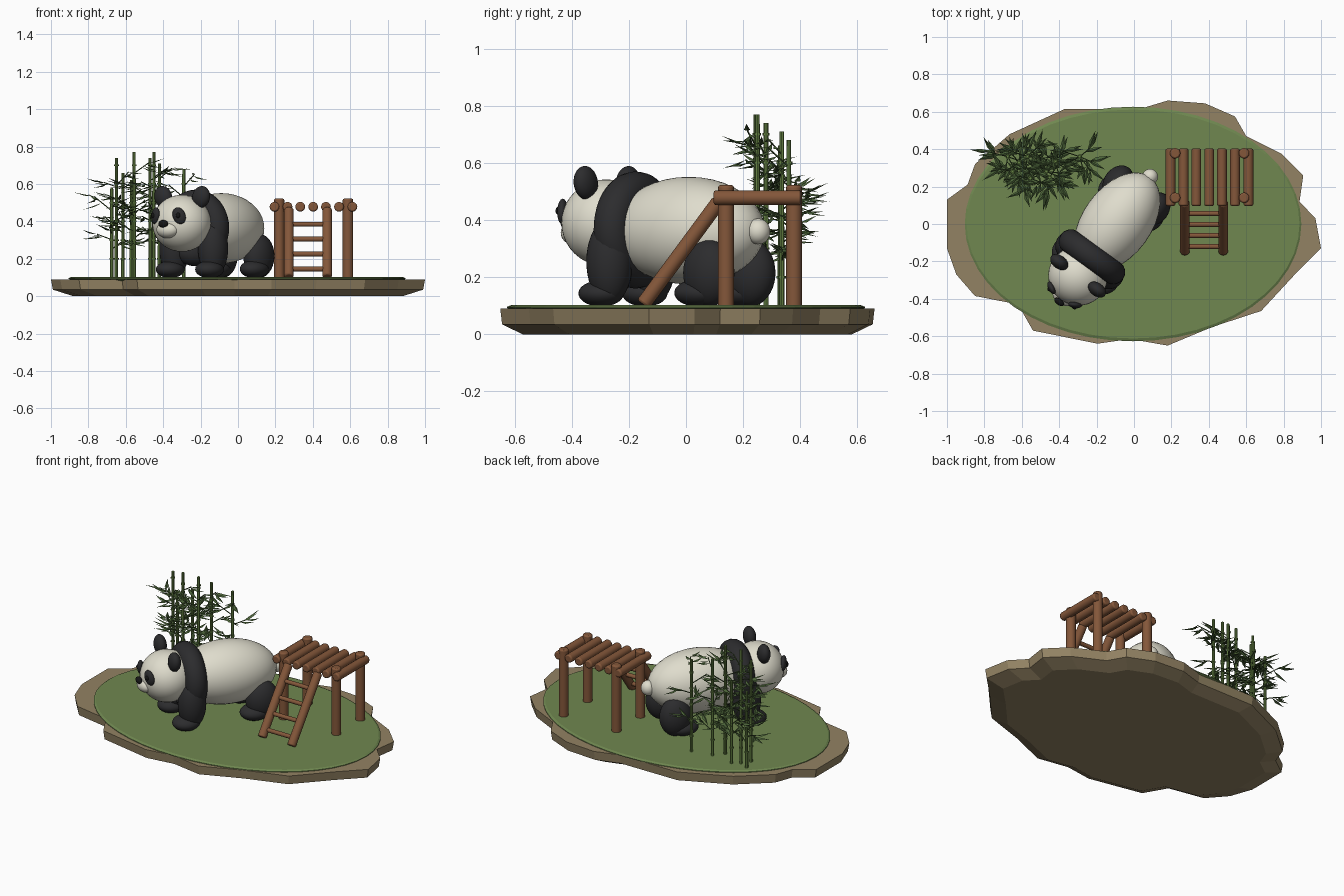
import bpy, bmesh, math, random
from math import sin, cos, pi, radians
from mathutils import Matrix, Vector

random.seed(4)
cube = bpy.data.objects.get("Cube")
if cube:
    bpy.data.objects.remove(cube, do_unlink=True)


def material(name, rgb):
    m = bpy.data.materials.new(name)
    m.use_nodes = True
    m.diffuse_color = (*rgb, 1)
    m.node_tree.nodes["Principled BSDF"].inputs["Base Color"].default_value = (*rgb, 1)
    return m


WHITE = material("cream fur", (0.74, 0.72, 0.61))
BLACK = material("black fur", (0.025, 0.025, 0.027))
DARK = material("nose black", (0.008, 0.008, 0.008))
GRASS = material("grass green", (0.16, 0.245, 0.08))
ROCK = material("rock tan", (0.29, 0.225, 0.125))
WOOD = material("wood brown", (0.23, 0.095, 0.042))
STALK = material("bamboo green", (0.14, 0.24, 0.06))
LEAF = material("leaf green", (0.07, 0.125, 0.04))


def finish(name, bm, mat, smooth=True, matrix=None):
    bmesh.ops.recalc_face_normals(bm, faces=bm.faces)
    me = bpy.data.meshes.new(name)
    bm.to_mesh(me)
    bm.free()
    me.materials.append(mat)
    if smooth:
        me.shade_smooth()
        me.set_sharp_from_angle(angle=radians(40))
    ob = bpy.data.objects.new(name, me)
    bpy.context.collection.objects.link(ob)
    if matrix:
        ob.matrix_world = matrix
    return ob


def loft(bm, rings):
    """Skin a stack of point rings and cap both ends."""
    rows = [[bm.verts.new(p) for p in ring] for ring in rings]
    for a, b in zip(rows, rows[1:]):
        for i in range(len(a)):
            j = (i + 1) % len(a)
            bm.faces.new((a[i], a[j], b[j], b[i]))
    bm.faces.new(rows[0])
    bm.faces.new(rows[-1])


def rod(bm, a, b, r, sides=16, r2=None):
    a, b = Vector(a), Vector(b)
    d = b - a
    m = Matrix.Translation((a + b) / 2) @ d.to_track_quat('Z', 'Y').to_matrix().to_4x4()
    bmesh.ops.create_cone(bm, cap_ends=True, segments=sides, radius1=r,
                          radius2=r if r2 is None else r2, depth=d.length, matrix=m)


# Rocky island base
outline = [(-1, .13), (-1, -.13), (-.95, -.27), (-.85, -.385), (-.62, -.43), (-.54, -.57),
           (-.195, -.64), (-.02, -.615), (.18, -.65), (.42, -.55), (.68, -.465), (.86, -.27),
           (1, -.13), (.97, .03), (.885, .12), (.905, .26), (.79, .375), (.6, .47),
           (.54, .575), (.38, .645), (.18, .66), (.03, .615), (-.37, .615), (-.665, .48),
           (-.85, .32), (-.89, .21)]
bm = bmesh.new()
loft(bm, [[(x * k, y * k, z) for x, y in outline]
          for k, z in ((.88, 0), (.99, .035), (1, .09))])
finish("rock_base", bm, ROCK, smooth=False)

# Grass disc with a tapered skirt and a slightly raised top
bm = bmesh.new()
loft(bm, [[(rx * cos(t * pi / 24) - .005, ry * sin(t * pi / 24), z) for t in range(48)]
          for rx, ry, z in ((.85, .575, .068), (.9, .627, .092), (.9, .627, .096),
                            (.89, .612, .102))])
finish("grass", bm, GRASS, smooth=False)

# Panda: modelled facing -y, then turned as a whole
PANDA = Matrix.Translation((-.09, .01, 0)) @ Matrix.Rotation(radians(-36), 4, 'Z')


def ball(name, mat, loc, size, turn=0, tilt=0):
    bm = bmesh.new()
    bmesh.ops.create_uvsphere(bm, u_segments=32, v_segments=20, radius=1)
    m = (PANDA @ Matrix.Translation(loc) @ Matrix.Rotation(turn, 4, 'Z')
         @ Matrix.Rotation(tilt, 4, 'Y') @ Matrix.Diagonal((*size, 1)))
    return finish(name, bm, mat, matrix=m)


ball("body", WHITE, (0, 0, .363), (.185, .3, .188))
ball("head", WHITE, (0, -.358, .39), (.16, .155, .152))
ball("muzzle", WHITE, (0, -.485, .355), (.066, .05, .045))
ball("nose", DARK, (0, -.527, .387), (.03, .017, .02))
ball("tail", WHITE, (0, .3, .36), (.042, .042, .045))

for s, side in ((1, "left"), (-1, "right")):
    ball(side + "_ear", BLACK, (s * .125, -.355, .53), (.052, .036, .06), tilt=s * .4)
    ball(side + "_eye_patch", BLACK, (s * .078, -.49, .43), (.034, .018, .046),
         turn=s * .5, tilt=-s * .4)
    ball(side + "_eye", DARK, (s * .081, -.504, .432), (.013, .01, .015))
    ball(side + "_front_leg", BLACK, (s * .128, -.25, .255), (.08, .082, .15))
    ball(side + "_front_foot", BLACK, (s * .13, -.285, .143), (.074, .082, .046))
    ball(side + "_hind_leg", BLACK, (s * .122, .175, .215), (.075, .097, .118))
    ball(side + "_hind_foot", BLACK, (s * .125, .13, .145), (.072, .088, .048))

# Black shoulder band: a thick ring around the body
bm = bmesh.new()
section = [(.14 + .065 * cos(a * pi / 8), .066 * sin(a * pi / 8)) for a in range(16)]
rings = [[(r * sin(t * pi / 20), y - .23, .365 + r * cos(t * pi / 20)) for r, y in section]
         for t in range(40)]
rows = [[bm.verts.new(p) for p in ring] for ring in rings]
for i, a in enumerate(rows):
    b = rows[(i + 1) % len(rows)]
    for j in range(len(a)):
        k = (j + 1) % len(a)
        bm.faces.new((a[j], a[k], b[k], b[j]))
finish("shoulder_band", bm, BLACK, matrix=PANDA)


# Wooden climbing frame
def log(name, a, b, r):
    bm = bmesh.new()
    rod(bm, a, b, r)
    ob = finish(name, bm, WOOD)
    bev = ob.modifiers.new("rounded_ends", 'BEVEL')
    bev.width = r * .3
    bev.segments = 2


for x in (.22, .588):
    for y in (.14, .378):
        log("post", (x, y, .09), (x, y, .522), .028)
for x in (.195, .265, .333, .402, .47, .54, .612):
    log("platform_log", (x, .097, .478), (x, .403, .478), .026)

# Ladder leaning on the platform
foot, top = Vector((0, -.15, .105)), Vector((0, .115, .465))
for x in (.272, .477):
    offset = Vector((x, 0, 0))
    log("ladder_rail", foot + offset, top + offset, .026)
for z in (.145, .225, .305, .385):
    p = foot.lerp(top, (z - foot.z) / (top.z - foot.z))
    log("ladder_rung", (.27, p.y, z), (.48, p.y, z), .013)


# Bamboo: jointed stalks, thin twigs and folded lance leaves
def leaf(bm, base, direction, length, width):
    d = direction.normalized()
    side = d.cross(Vector((0, 0, 1))).normalized() * width
    droop = Vector((0, 0, -width * .6))
    mid = base + d * length * .4
    a, m, tip, l, r = [bm.verts.new(p) for p in
                       (base, mid, base + d * length, mid + side + droop, mid - side + droop)]
    for f in ((a, m, l), (m, tip, l), (a, r, m), (r, tip, m)):
        bm.faces.new(f)


stalks = [(-.65, .28, .74), (-.675, .36, .58), (-.615, .33, .66), (-.555, .245, .77),
          (-.57, .36, .62), (-.47, .28, .74), (-.45, .25, .77), (-.42, .335, .71),
          (-.29, .36, .68)]
for x, y, h in stalks:
    bm, lm = bmesh.new(), bmesh.new()
    rod(bm, (x, y, .09), (x, y, h), .0095, 8, .008)
    z = .2
    while z < h - .02:
        rod(bm, (x, y, z - .004), (x, y, z + .004), .0125, 8)
        z += .1
    for i in range(6):
        z = .25 + (h - .33) * (i + random.random()) / 6
        ang = i * 2.4 + random.uniform(-.5, .5)
        base = Vector((x, y, z))
        end = base + Vector((cos(ang), sin(ang), random.uniform(.3, .8))) * random.uniform(.06, .1)
        rod(lm, base, end, .003, 5)
        for k in range(4):
            a = ang + random.uniform(-.9, .9)
            d = Vector((cos(a), sin(a), random.uniform(-.4, .4)))
            start = base.lerp(end, .55 + .15 * k)
            leaf(lm, start, d, random.uniform(.075, .115), .011)
    finish("bamboo_stalk", bm, STALK)
    finish("bamboo_leaves", lm, LEAF, smooth=False)
